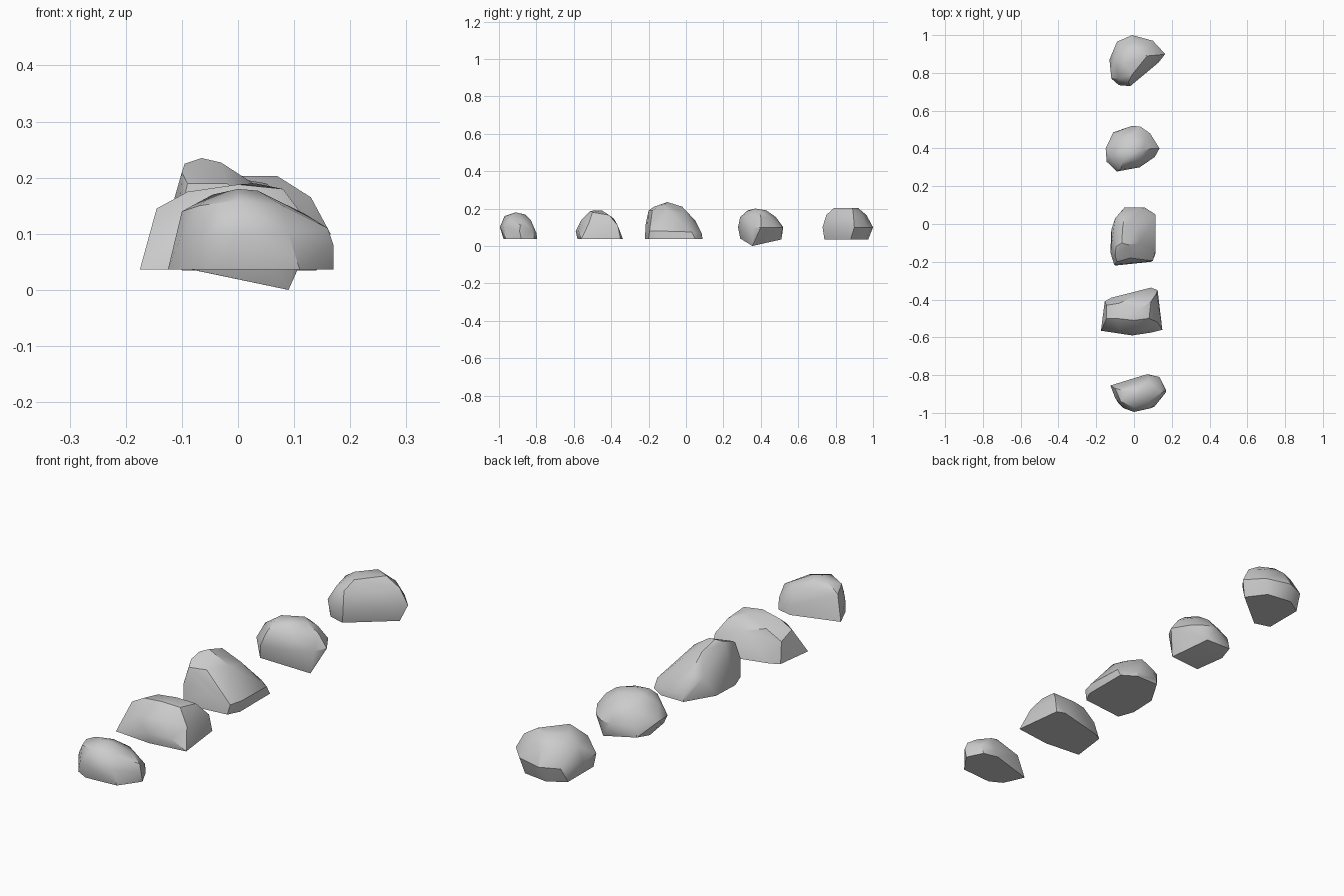
import bpy, bmesh, math


def rock(name, *layers):
    """Faceted rock: convex hull around loose rings of (x, y, z) points."""
    bm = bmesh.new()
    for layer in layers:
        for p in layer:
            bm.verts.new(p)
    out = bmesh.ops.convex_hull(bm, input=bm.verts[:])
    junk = {g for k in ("geom_interior", "geom_unused") for g in out[k]
            if isinstance(g, bmesh.types.BMVert) and not g.link_faces}
    bmesh.ops.delete(bm, geom=list(junk), context='VERTS')
    bmesh.ops.dissolve_limit(bm, angle_limit=math.radians(2),
                             verts=bm.verts[:], edges=bm.edges[:])
    bmesh.ops.recalc_face_normals(bm, faces=bm.faces[:])
    me = bpy.data.meshes.new(name)
    bm.to_mesh(me)
    bm.free()
    ob = bpy.data.objects.new(name, me)
    bpy.context.collection.objects.link(ob)
    bpy.ops.object.select_all(action='DESELECT')
    ob.select_set(True)
    bpy.context.view_layer.objects.active = ob
    bpy.ops.object.shade_smooth_by_angle(angle=math.radians(32))


def ring(z, *xy):
    """Points of one outline at a shared height."""
    return [(x, y, z) for x, y in xy]


# Rearmost rock: rounded dome on an undercut base
rock("rock_back",
     ring(.035, (.14, .88), (.05, .81), (-.03, .74), (-.10, .76),
          (-.10, .93), (-.03, .975), (.08, .96)),
     ring(.10, (-.01, 1), (.10, .97), (.165, .90), (.13, .855), (.05, .79),
          (-.02, .73), (-.08, .735), (-.12, .77), (-.13, .87), (-.09, .965)),
     ring(.165, (0, .965), (.08, .94), (.13, .895), (.05, .81), (-.03, .75),
          (-.08, .77), (-.105, .87), (-.06, .94)),
     ring(.203, (.01, .92), (.07, .89), (.03, .84), (-.01, .79), (-.05, .85)))

# Second rock: tilted underside with one low corner
rock("rock_back_middle",
     [(.09, .355, 0), (-.10, .29, .04), (-.125, .42, .045),
      (-.11, .485, .055), (.03, .51, .035)],
     ring(.10, (-.01, .52), (.035, .515), (.085, .48), (.135, .40), (.11, .355),
          (.03, .30), (-.09, .278), (-.145, .33), (-.15, .40), (-.10, .485)),
     ring(.155, (0, .48), (.06, .45), (.095, .40), (.03, .32), (-.07, .29),
          (-.125, .36), (-.08, .45)),
     ring(.19, (.01, .43), (.05, .39), (0, .34), (-.06, .33), (-.07, .39)),
     [(-.01, .37, .2)])

# Middle rock: tall wedge, ridge on the left, slope to right and back
rock("rock_middle",
     ring(.038, (-.10, -.22), (.09, -.2), (.115, -.15), (.115, .05),
          (.055, .088), (-.05, .088), (-.12, -.03), (-.125, -.15)),
     [(.10, -.195, .08), (.115, -.14, .08), (.113, .03, .075),
      (.05, .085, .065), (-.05, .085, .065), (-.105, -.215, .12),
      (0, -.205, .12), (.08, -.02, .12), (-.12, -.12, .14), (-.10, .03, .13)],
     [(-.09, -.2, .19), (-.10, -.17, .21), (-.095, -.12, .225),
      (-.065, -.1, .235), (-.06, -.02, .21), (-.03, -.11, .227),
      (-.02, -.18, .19), (.03, -.1, .188), (.02, -.01, .17), (-.05, .05, .135)])

# Fourth rock: broad block with pointed lower corners
rock("rock_front_middle",
     ring(.036, (-.175, -.565), (.15, -.56), (.125, -.35), (.09, -.337),
          (-.12, -.39), (-.155, -.41), (-.01, -.58)),
     [(-.01, -.59, .08), (.09, -.575, .08), (-.145, -.5, .145),
      (-.145, -.43, .12), (.125, -.52, .12), (.12, -.365, .11),
      (-.08, -.56, .13), (.05, -.56, .14)],
     [(-.09, -.5, .175), (0, -.51, .188), (.08, -.5, .18), (.03, -.45, .19),
      (.09, -.41, .165), (-.08, -.42, .162), (0, -.385, .145)])

# Front rock: small slab with a steep flat back
rock("rock_front",
     ring(.036, (-.125, -.855), (-.085, -.945), (-.03, -.975), (.11, -.965),
          (.17, -.88), (.135, -.81), (.07, -.795)),
     [(-.10, -.92, .10), (-.055, -.975, .10), (0, -.995, .10),
      (.09, -.975, .10), (.17, -.89, .08), (.14, -.82, .08),
      (.08, -.80, .07), (.16, -.885, .11)],
     [(-.10, -.87, .14), (-.07, -.94, .15), (0, -.97, .16), (.08, -.94, .15),
      (.12, -.87, .135), (.075, -.83, .14), (-.045, -.885, .17),
      (0, -.91, .18), (.035, -.90, .177), (.02, -.86, .168)])
